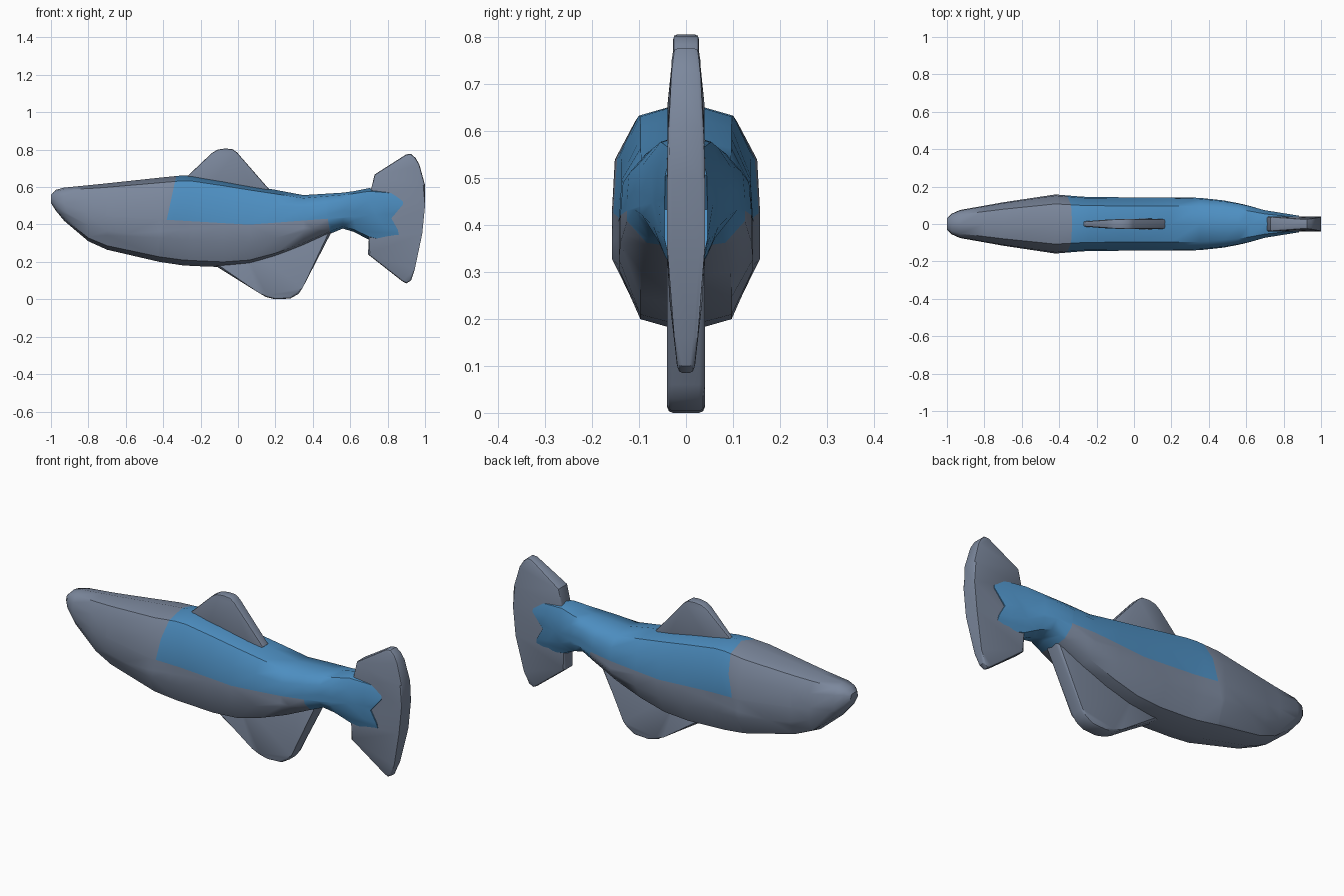
import bpy, bmesh
from mathutils import Vector

if "Cube" in bpy.data.objects:
    bpy.data.objects.remove(bpy.data.objects["Cube"])


def material(name, rgb):
    m = bpy.data.materials.new(name)
    m.diffuse_color = (*rgb, 1)
    m.use_nodes = True
    m.node_tree.nodes["Principled BSDF"].inputs["Base Color"].default_value = m.diffuse_color
    return m


GREY = material("slate grey", (0.20, 0.245, 0.335))
BLUE = material("scale blue", (0.075, 0.275, 0.54))


def finish(name, bm, mats, angle):
    bmesh.ops.recalc_face_normals(bm, faces=bm.faces)
    me = bpy.data.meshes.new(name)
    bm.to_mesh(me)
    bm.free()
    for m in mats:
        me.materials.append(m)
    ob = bpy.data.objects.new(name, me)
    bpy.context.collection.objects.link(ob)
    bpy.ops.object.select_all(action='DESELECT')
    ob.select_set(True)
    bpy.context.view_layer.objects.active = ob
    bpy.ops.object.shade_smooth_by_angle(angle=angle)
    return ob


# Body: 12-sided sections lofted along x, as (x, bottom z, top z, half width)
STATIONS = [
    (-1.0, .515, .56, .030), (-.975, .475, .585, .055), (-.93, .42, .597, .075),
    (-.80, .31, .61, .098), (-.70, .265, .62, .116), (-.42, .20, .65, .158),
    (-.30, .182, .662, .148), (-.24, .178, .660, .144), (-.08, .172, .635, .143),
    (.06, .184, .61, .143), (.20, .225, .585, .143), (.35, .285, .557, .140),
    (.48, .345, .565, .126), (.56, .378, .57, .114), (.62, .36, .578, .102),
    (.70, .318, .594, .080), (.79, .297, .588, .066), (.87, .288, .578, .046)]
SECTION = [(0, 1), (.68, .94), (.96, .755), (1, .5), (1, .285), (.68, .06), (0, 0)]
FORK = [0, .008, .012, -.05, -.015, -.003, -.006]      # notch in the tail end

bm = bmesh.new()
rings = []
for n, (x, lo, hi, w) in enumerate(STATIONS):
    last = n == len(STATIONS) - 1
    pinch = max(0, (x - .5) / .38) * .35                # lower tail is thinner
    pts = []
    for i, (wy, t) in enumerate(SECTION):
        y = wy * w * (1 - pinch * (1 - t) * (0 if last else 1))
        pts.append(Vector((x + (FORK[i] if last else 0), y, lo + t * (hi - lo))))
    left = [Vector((p.x, -p.y, p.z)) for p in pts[-2:0:-1]]
    rings.append([bm.verts.new(p) for p in pts + left])
for a, b in zip(rings, rings[1:]):
    for i in range(12):
        j = (i + 1) % 12
        bm.faces.new((a[i], a[j], b[j], b[i]))
for r in (rings[0], rings[-1]):                          # strip caps
    for i in range(6):
        ids = [i, i + 1, (11 - i) % 12, (12 - i) % 12]
        bm.faces.new([r[k] for k in dict.fromkeys(ids)])

# Blue patch: cut along its outline, then colour by region
LINES = [((-.38, .43), (-.33, .66)), ((-.38, .425), (.06, .399)),
         ((.06, .399), (.47, .43)), ((.48, .43), (.495, .34))]


def side(line, p):
    (ax, az), (bx, bz) = line
    return (bx - ax) * (p.z - az) - (bz - az) * (p.x - ax)


for (ax, az), (bx, bz) in LINES:
    bmesh.ops.bisect_plane(bm, geom=bm.verts[:] + bm.edges[:] + bm.faces[:], dist=1e-4,
                           plane_co=(ax, 0, az), plane_no=(-(bz - az), 0, bx - ax))
for f in bm.faces:
    c = f.calc_center_median()
    behind_head = side(LINES[0], c) < 0
    above = side(LINES[1], c) > 0 and side(LINES[2], c) > 0
    tail = side(LINES[3], c) > 0
    f.material_index = int((behind_head and above) or tail)
finish("body", bm, [GREY, BLUE], .75)


# Fins: outline slabs with a half thickness at each point, softened edges
def fin(name, outline, bevel):
    bm = bmesh.new()
    sides = [[bm.verts.new((x, s * h, z)) for x, z, h in outline] for s in (-1, 1)]
    bm.faces.new(sides[0])
    bm.faces.new(sides[1][::-1])
    n = len(outline)
    for i in range(n):
        j = (i + 1) % n
        bm.faces.new((sides[0][i], sides[0][j], sides[1][j], sides[1][i]))
    rim = [e for f in bm.faces if len(f.verts) > 4 for e in f.edges]
    bmesh.ops.bevel(bm, geom=list(set(rim)), offset=bevel, segments=2, profile=.5,
                    affect='EDGES', clamp_overlap=True)
    bmesh.ops.triangulate(bm, faces=[f for f in bm.faces if len(f.verts) > 4])
    finish(name, bm, [GREY], .6)


fin("dorsal_fin", [(-.29, .64, .012), (-.14, .782, .022), (-.11, .800, .026),
                   (-.07, .806, .028), (-.03, .803, .028), (-.005, .785, .028),
                   (.165, .59, .025), (.12, .52, .03), (-.2, .55, .02)], .008)
fin("belly_fin", [(-.13, .185, .03), (.11, .035, .038), (.15, .012, .04),
                  (.20, 0, .04), (.28, .004, .04), (.325, .03, .04),
                  (.345, .06, .04), (.50, .36, .04), (.40, .42, .04), (0, .32, .04)], .012)
fin("tail_fin", [(.71, .58, .04), (.73, .667, .04), (.90, .775, .027), (.925, .777, .027),
                 (.95, .755, .03), (.97, .72, .035), (1, .61, .04), (1, .50, .04),
                 (.985, .35, .04), (.945, .16, .025), (.925, .10, .018), (.90, .085, .017),
                 (.88, .095, .018), (.695, .24, .036), (.70, .33, .04)], .01)
